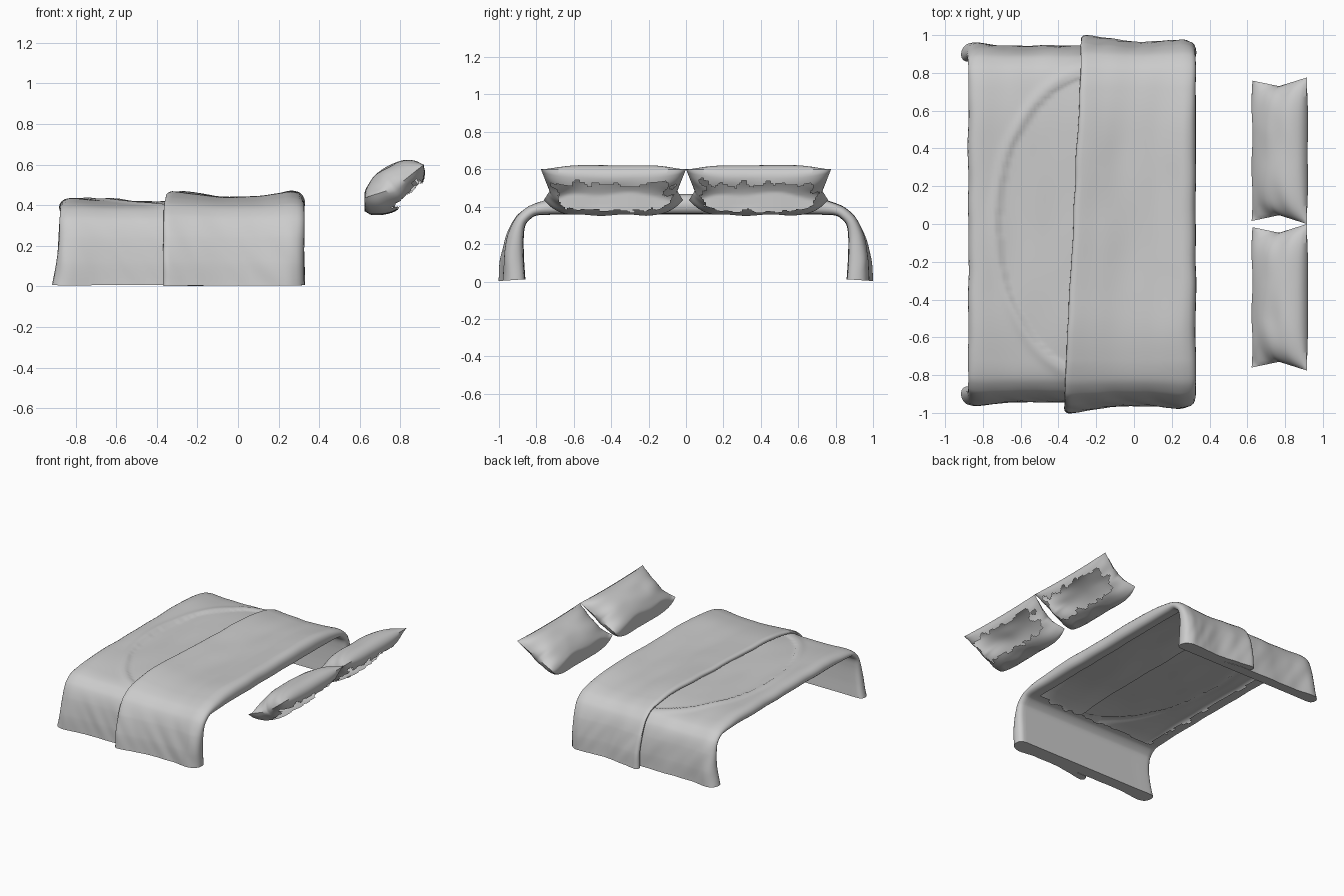
import bpy, bmesh, math
from mathutils import Vector, noise

if "Cube" in bpy.data.objects:
    bpy.data.objects.remove(bpy.data.objects["Cube"])


def resample(points, step):
    """Smooth curve through points, sampled about every step."""
    p = [Vector(q) for q in points]
    p = [2 * p[0] - p[1]] + p + [2 * p[-1] - p[-2]]
    out = []
    for i in range(1, len(p) - 2):
        a, b, c, d = p[i - 1:i + 3]
        lim = (c - b).length
        n = max(2, round(lim / step))
        m0, m1 = (c - a) * 0.5, (d - b) * 0.5
        # limit tangents so uneven spacing does not overshoot
        m0 = m0 * min(1, lim / max(m0.length, 1e-6))
        m1 = m1 * min(1, lim / max(m1.length, 1e-6))
        for k in range(n):
            t = k / n
            out.append(b * (2*t**3 - 3*t*t + 1) + m0 * (t**3 - 2*t*t + t)
                       + c * (3*t*t - 2*t**3) + m1 * (t**3 - t*t))
    return out + [p[-2]]


def finish(bm, name):
    bmesh.ops.remove_doubles(bm, verts=bm.verts, dist=0.0005)
    bmesh.ops.recalc_face_normals(bm, faces=bm.faces)
    me = bpy.data.meshes.new(name)
    bm.to_mesh(me)
    bm.free()
    ob = bpy.data.objects.new(name, me)
    bpy.context.collection.objects.link(ob)
    bpy.ops.object.select_all(action='DESELECT')
    ob.select_set(True)
    bpy.context.view_layer.objects.active = ob
    bpy.ops.object.shade_smooth_by_angle(angle=math.radians(50))


# Drape path over the bed: (y, z, puffiness)
half = [(0.86, 0.012, 1.3), (0.867, 0.12, 1.12), (0.868, 0.24, 0.82),
        (0.855, 0.31, 0.58), (0.81, 0.35, 0.55), (0.72, 0.358, 0.75),
        (0.5, 0.36, 0.97), (0, 0.36, 0.97)]
path = resample([(-y, z, s) for y, z, s in half] + half[-2::-1], 0.018)


def drape(name, profile, is_fold):
    """Sweep an (x, thickness) profile along the drape path."""
    prof = resample([(x, n, 0) for x, n in profile], 0.018)
    bm = bmesh.new()
    cols = []
    for i, p in enumerate(path):
        a, b = path[max(i - 1, 0)], path[min(i + 1, len(path) - 1)]
        ty, tz = b.x - a.x, b.y - a.y
        length = math.hypot(ty, tz)
        ny, nz = -tz / length, ty / length
        hang = max(0, 1 - p.y / 0.34)
        flat = 1 - min(1, hang * 6)
        col = []
        for q in prof:
            x, n = q.x, q.y
            outer = min(1, max(0, n / 0.05))
            # soft wrinkles: broad on top, vertical folds on the sides
            w = 0.007 * noise.noise(Vector((x * 6, p.x * 2.5, 3)))
            fold_wave = noise.noise(Vector((x * 11 + p.y * 7, p.y * 2, p.x)))
            w += 0.03 * hang * (1 - hang * 0.9) * fold_wave
            if is_fold:
                # hem gets thinner towards the head corner
                n *= 1 - 0.25 * hang * min(1, max(0, (x - 0.1) / 0.2))
                x += 0.05 * p.x * min(1, max(0, (0.33 - x) / 0.5))
            else:
                # raised crease ring on the exposed part
                r = math.hypot((x + 0.2) / 0.54, p.x / 0.82)
                w += flat * 0.008 * math.exp(-((r - 1) / 0.04) ** 2)
                w -= flat * 0.006 * (r < 0.95)
                x -= 0.04 * hang**2 * max(0, min(1, (-x - 0.4) / 0.4))
            n = n * p.z + w * outer
            x += 0.006 * noise.noise(Vector((q.x, p.x * 6, p.y * 6)))
            col.append(bm.verts.new((x, p.x + ny * n, max(0.0, p.y + nz * n))))
        cols.append(col)
    for c0, c1 in zip(cols, cols[1:]):
        for k in range(len(prof) - 1):
            # the hidden underside in the middle is left open
            ragged = 0.04 * noise.noise(Vector((prof[k].x * 14, c0[k].co.y * 14, 0)))
            if (not is_fold and prof[k].y < 0.012 and prof[k].x > -0.80 + ragged
                    and abs(c0[k].co.y) < 0.78 + ragged):
                continue
            bm.faces.new((c0[k], c0[k + 1], c1[k + 1], c1[k]))
    # flat hems
    bm.faces.new(cols[0])
    bm.faces.new(cols[-1])
    finish(bm, name)


# Lower layer of the duvet, open at the foot
drape("duvet_base", [(-0.2, 0.066), (-0.4, 0.066), (-0.65, 0.066), (-0.8, 0.078),
                     (-0.85, 0.07), (-0.875, 0.045), (-0.875, 0.015), (-0.85, 0.0),
                     (-0.7, 0.0), (-0.3, 0.0), (0.27, 0.0)], False)
# Turned-back layer, rolled at the head end
drape("duvet_fold", [(-0.24, 0.068), (-0.3, 0.069), (-0.32, 0.08), (-0.322, 0.1),
                     (-0.3, 0.11), (-0.2, 0.098), (-0.05, 0.083), (0.1, 0.083),
                     (0.2, 0.1), (0.26, 0.112), (0.305, 0.1), (0.325, 0.07),
                     (0.325, 0.03), (0.305, 0.005), (0.24, 0.0)], True)


def pillow(name, yc):
    """Slanted pillow with pinched corners and a partly open hidden back."""
    bm = bmesh.new()
    d, nrm = Vector((0.78, 0, 0.62)), Vector((-0.62, 0, 0.78))
    nu, nv = 60, 36
    for side, bulge in ((1, 0.108), (-1, 0.095)):
        grid = []
        for i in range(nu + 1):
            u = -1 + 2 * i / nu
            row = []
            for j in range(nv + 1):
                v = -1 + 2 * j / nv
                h = bulge * (max(0, 1 - u**4) ** 0.8) * (max(0, 1 - v**2) ** 0.55)
                wr = noise.noise(Vector((u * 2 + yc, v * 2, side))) * 0.008
                wr += 0.016 * math.cos(v * 9) * abs(u) ** 5
                wr *= (1 - u**4) * (1 - v**4)
                co = Vector((0.768, yc, 0.483)) + d * v * 0.19 * (1 - 0.04 * (1 - u * u))
                co += nrm * side * (h + wr)
                # pinched ends with V-shaped dips between the corner ears
                co.y += 0.388 * u * (1 - 0.1 * u**4 * (1 - abs(v)) - 0.04 * (1 - v) / 2)
                if v < 0:
                    co.z += 0.07 * u**6 * -v
                co.z = max(co.z, 0.355 + 0.004 * math.sin(u * 9))
                co.x = max(co.x, 0.625 + 0.003 * math.sin(u * 7))
                row.append(bm.verts.new(co))
            grid.append(row)
        for i in range(nu):
            for j in range(nv):
                u, v = -1 + 2 * (i + .5) / nu, -1 + 2 * (j + .5) / nv
                rag = 0.2 * noise.noise(Vector((u * 7, v * 4, yc)))
                if side < 0 and abs(u) < 0.8 + rag and -0.3 + rag < v < 0.7 + rag:
                    continue
                bm.faces.new((grid[i][j], grid[i + 1][j], grid[i + 1][j + 1], grid[i][j + 1]))
    finish(bm, name)


# Pair of pillows end to end
for label, yc in (("left_pillow", -0.388), ("right_pillow", 0.388)):
    pillow(label, yc)
